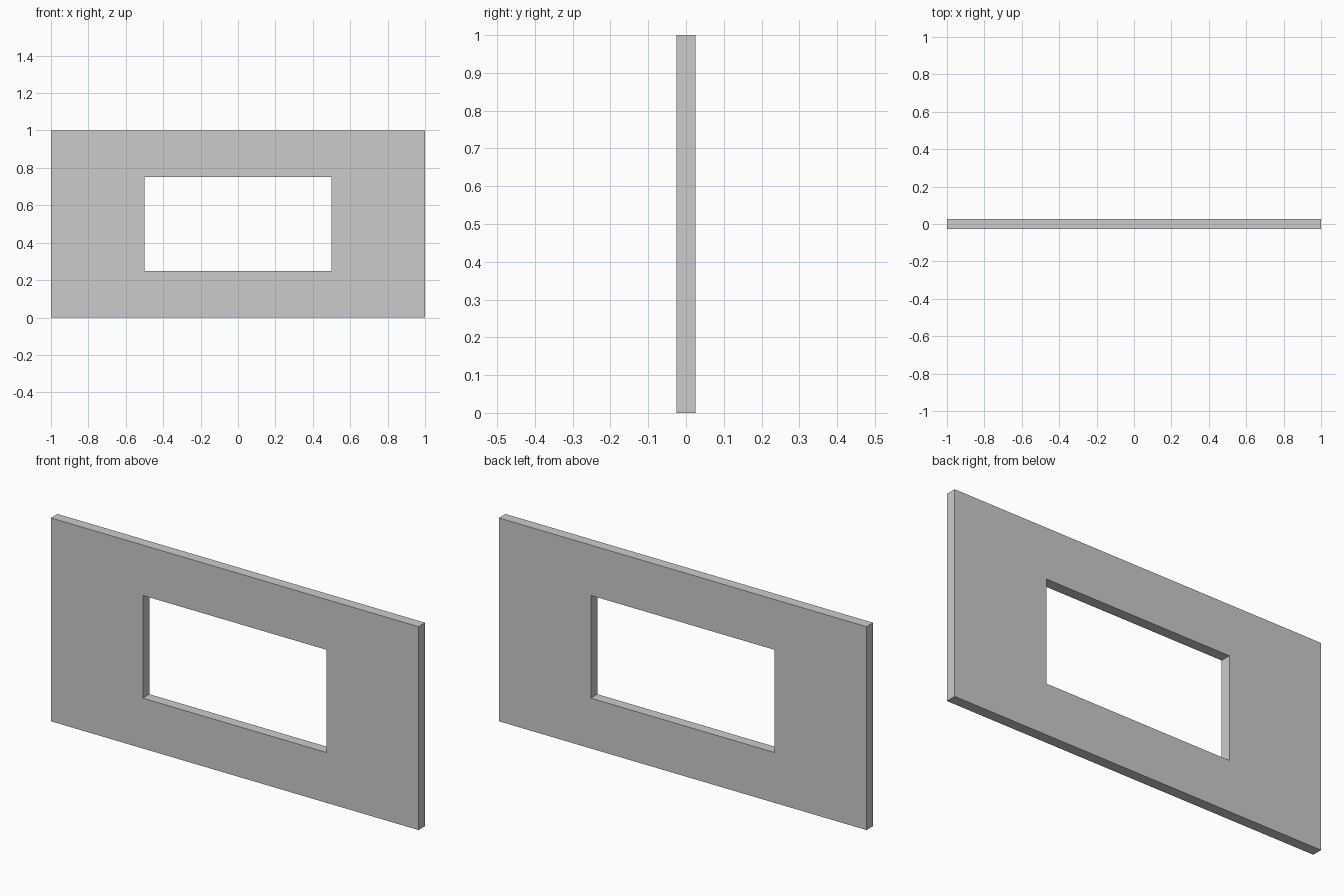
import bpy
import bmesh

if "Cube" in bpy.data.objects:
    bpy.data.objects.remove(bpy.data.objects["Cube"])

WIDTH, HEIGHT, DEPTH = 2.0, 1.0, 0.051
HOLE_W, HOLE_H = 1.0, 0.505


def rectangle(bm, w, h, y):
    """Four corner vertices of an upright rectangle centred on the panel."""
    return [bm.verts.new((sx * w / 2, y, HEIGHT / 2 + sz * h / 2))
            for sx, sz in ((-1, -1), (1, -1), (1, 1), (-1, 1))]


bm = bmesh.new()

# Front face: a ring between the outer edge and the window opening
outer = rectangle(bm, WIDTH, HEIGHT, -DEPTH / 2)
inner = rectangle(bm, HOLE_W, HOLE_H, -DEPTH / 2)
ring = []
for i in range(4):
    j = (i + 1) % 4
    ring.append(bm.faces.new((outer[i], outer[j], inner[j], inner[i])))

# Thickness: extrude the ring backwards, keeping the front face
result = bmesh.ops.extrude_face_region(bm, geom=ring, use_keep_orig=True)
back = [v for v in result["geom"] if isinstance(v, bmesh.types.BMVert)]
bmesh.ops.translate(bm, verts=back, vec=(0, DEPTH, 0))
bmesh.ops.recalc_face_normals(bm, faces=bm.faces)

# Wall panel with window opening
mesh = bpy.data.meshes.new("window_wall_panel")
bm.to_mesh(mesh)
bm.free()
bpy.context.collection.objects.link(bpy.data.objects.new("window_wall_panel", mesh))
